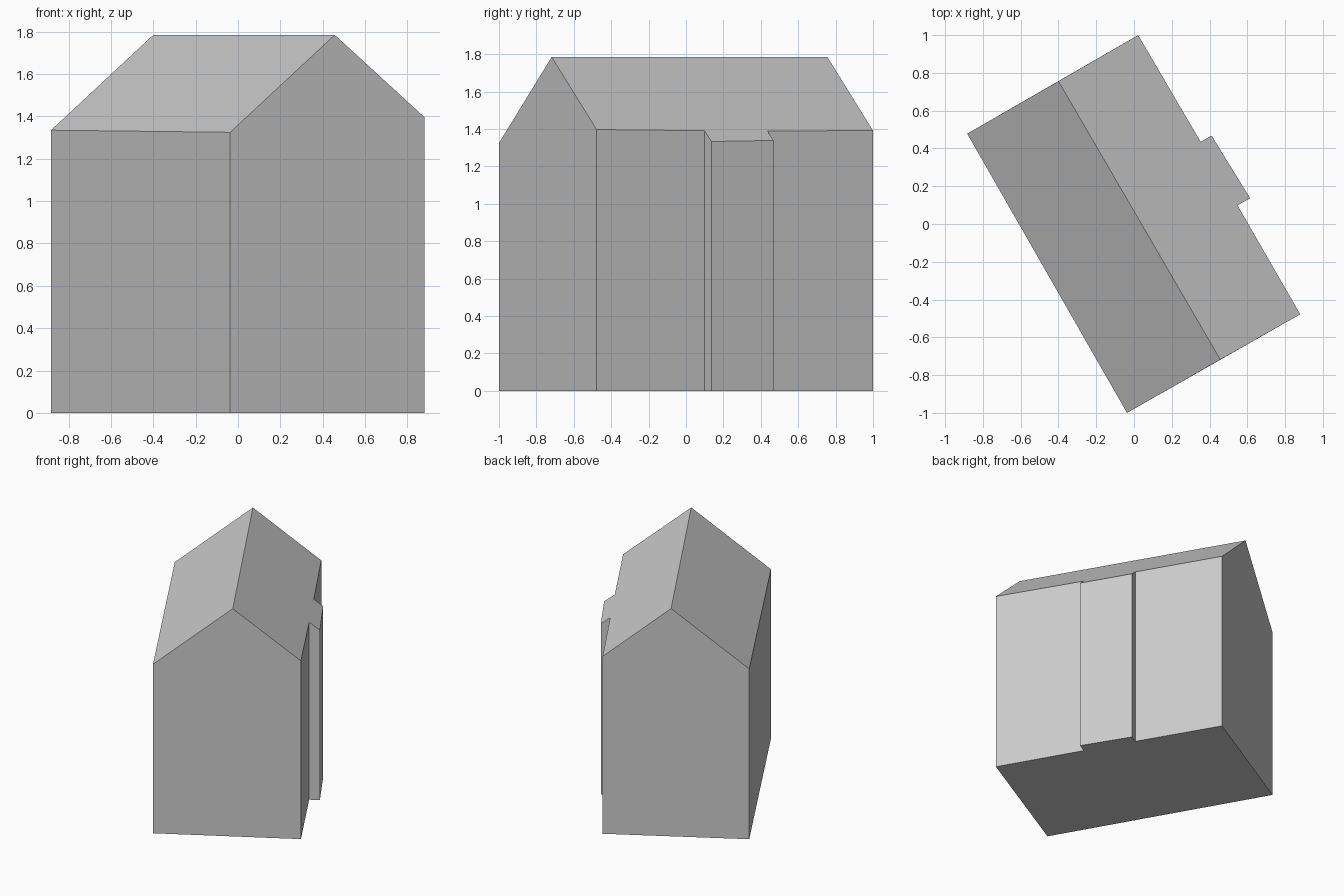
import bpy
import bmesh

cube = bpy.data.objects.get("Cube")
if cube:
    bpy.data.objects.remove(cube, do_unlink=True)

grey = bpy.data.materials.new("plain_grey")
grey.use_nodes = True
COLOUR = (0.6, 0.6, 0.6, 1)
grey.diffuse_color = COLOUR
grey.node_tree.nodes["Principled BSDF"].inputs["Base Color"].default_value = COLOUR

# Footprint corners, counter-clockwise, with the eave height at each
outline = [
    (-0.037, -1.0, 1.325),   # front corner
    (0.88, -0.478, 1.397),   # right corner
    (0.548, 0.099, 1.391),   # shallow bay
    (0.615, 0.136, 1.333),
    (0.411, 0.468, 1.339),
    (0.353, 0.435, 1.39),
    (0.022, 1.0, 1.391),     # back corner
    (-0.883, 0.478, 1.335),  # left corner
]
RIDGE_Z = 1.785

bm = bmesh.new()
floor = [bm.verts.new((x, y, 0)) for x, y, z in outline]
eaves = [bm.verts.new(p) for p in outline]
ridge_front = bm.verts.new((0.457, -0.718, RIDGE_Z))
ridge_back = bm.verts.new((-0.4, 0.756, RIDGE_Z))

# Floor and walls, with the two end walls rising to the ridge
bm.faces.new(floor[::-1])
gables = {0: [ridge_front], 6: [ridge_back]}
for i in range(len(outline)):
    j = (i + 1) % len(outline)
    bm.faces.new([floor[i], floor[j], eaves[j], *gables.get(i, []), eaves[i]])

# Two roof slopes
bm.faces.new([*eaves[1:7], ridge_back, ridge_front])
bm.faces.new([eaves[7], eaves[0], ridge_front, ridge_back])

bmesh.ops.recalc_face_normals(bm, faces=bm.faces[:])
mesh = bpy.data.meshes.new("gabled_house")
bm.to_mesh(mesh)
bm.free()
mesh.materials.append(grey)
house = bpy.data.objects.new("gabled_house", mesh)
bpy.context.scene.collection.objects.link(house)
